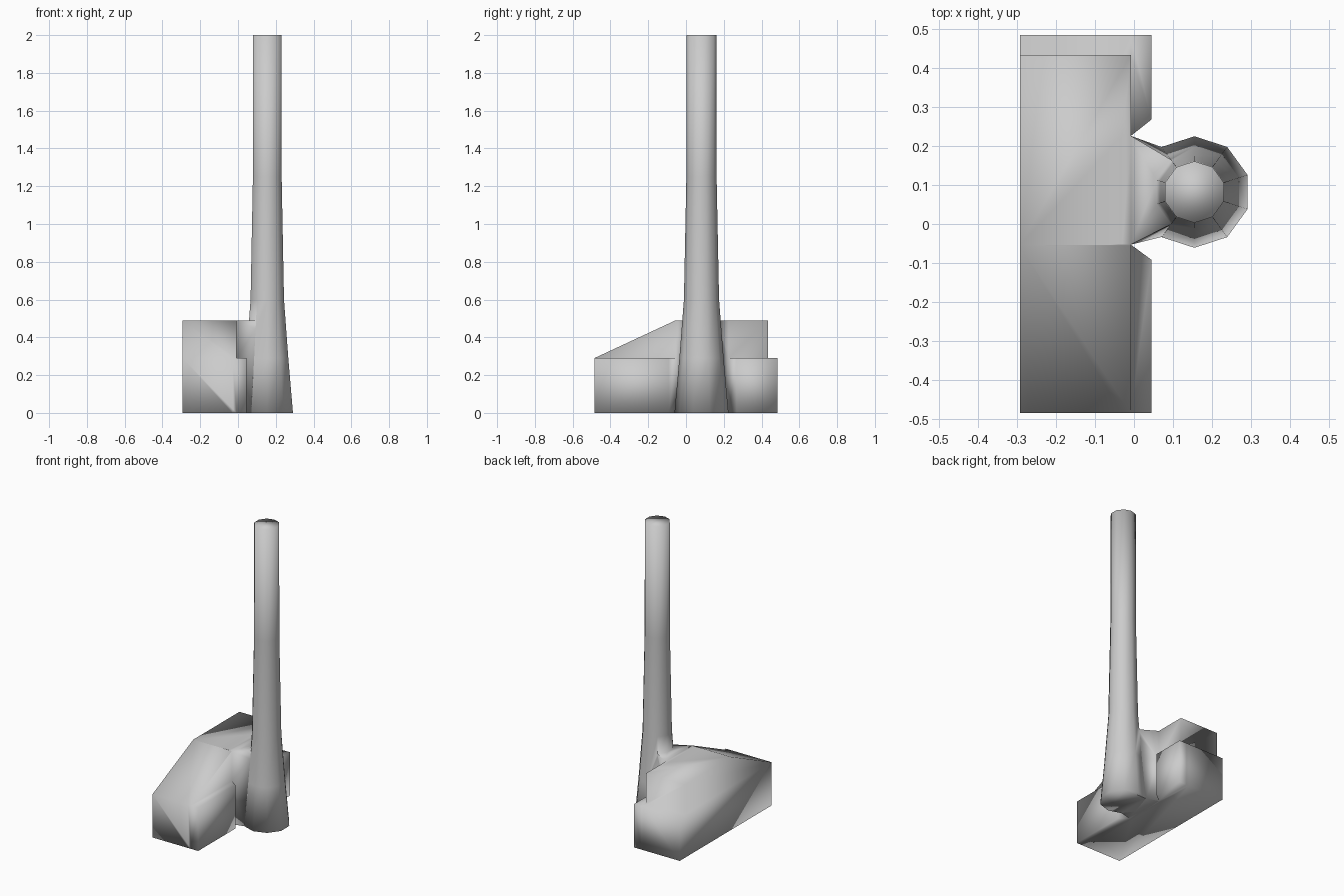
import bpy, bmesh, math

if "Cube" in bpy.data.objects:
    bpy.data.objects.remove(bpy.data.objects["Cube"])


def new_object(name, bm):
    bmesh.ops.recalc_face_normals(bm, faces=bm.faces)
    mesh = bpy.data.meshes.new(name)
    bm.to_mesh(mesh)
    bm.free()
    obj = bpy.data.objects.new(name, mesh)
    bpy.context.collection.objects.link(obj)
    return obj


def loft(name, rings):
    """Closed solid through a list of rings with equal point counts."""
    bm = bmesh.new()
    loops = [[bm.verts.new(p) for p in ring] for ring in rings]
    n = len(loops[0])
    for a, b in zip(loops, loops[1:]):
        for i in range(n):
            j = (i + 1) % n
            bm.faces.new((a[i], a[j], b[j], b[i]))
    bm.faces.new(loops[0])
    bm.faces.new(loops[-1])
    return new_object(name, bm)


def prism(name, outline, z0, z1):
    return loft(name, [[(x, y, z) for x, y in outline] for z in (z0, z1)])


# Main hall: side profile swept across x
side = [(-0.485, 0), (0.485, 0), (0.485, 0.29), (0.433, 0.29),
        (0.433, 0.49), (-0.055, 0.49), (-0.485, 0.29)]
hall = loft("chimney_building", [[(x, y, z) for y, z in side] for x in (-0.293, -0.008)])

# Low ledges with slanted ends, either side of the chimney
front_ledge = prism("front_ledge", [(-0.03, -0.485), (0.045, -0.485), (0.045, -0.092),
                                    (-0.008, -0.053), (-0.03, -0.053)], 0, 0.29)
back_ledge = prism("back_ledge", [(-0.03, 0.485), (0.045, 0.485), (0.045, 0.268),
                                  (-0.008, 0.226), (-0.03, 0.226)], 0, 0.29)

# Tapered ten-sided chimney
CX, CY = 0.155, 0.082
profile = [(0, 0.143), (0.29, 0.117), (0.60, 0.093), (1.25, 0.08), (2.0, 0.079)]
chimney = loft("chimney", [
    [(CX + r * math.cos(math.radians(18 + 36 * k)),
      CY + r * math.sin(math.radians(18 + 36 * k)), z) for k in range(10)]
    for z, r in profile])

# Flue wedge joining hall and chimney
def wedge(z, x, half):
    return [(-0.03, -0.053, z), (-0.008, -0.053, z), (x, CY - half, z),
            (x, CY + half, z), (-0.008, 0.226, z), (-0.03, 0.226, z)]

flue = loft("flue", [wedge(0, 0.072, 0.115), wedge(0.49, 0.105, 0.077)])

# Fuse the parts into one clean shell
for part in (front_ledge, back_ledge, flue, chimney):
    mod = hall.modifiers.new("join", 'BOOLEAN')
    mod.operation = 'UNION'
    mod.solver = 'EXACT'
    mod.object = part
    bpy.context.view_layer.objects.active = hall
    bpy.ops.object.modifier_apply(modifier=mod.name)
    bpy.data.objects.remove(part)

hall.data.shade_smooth()
